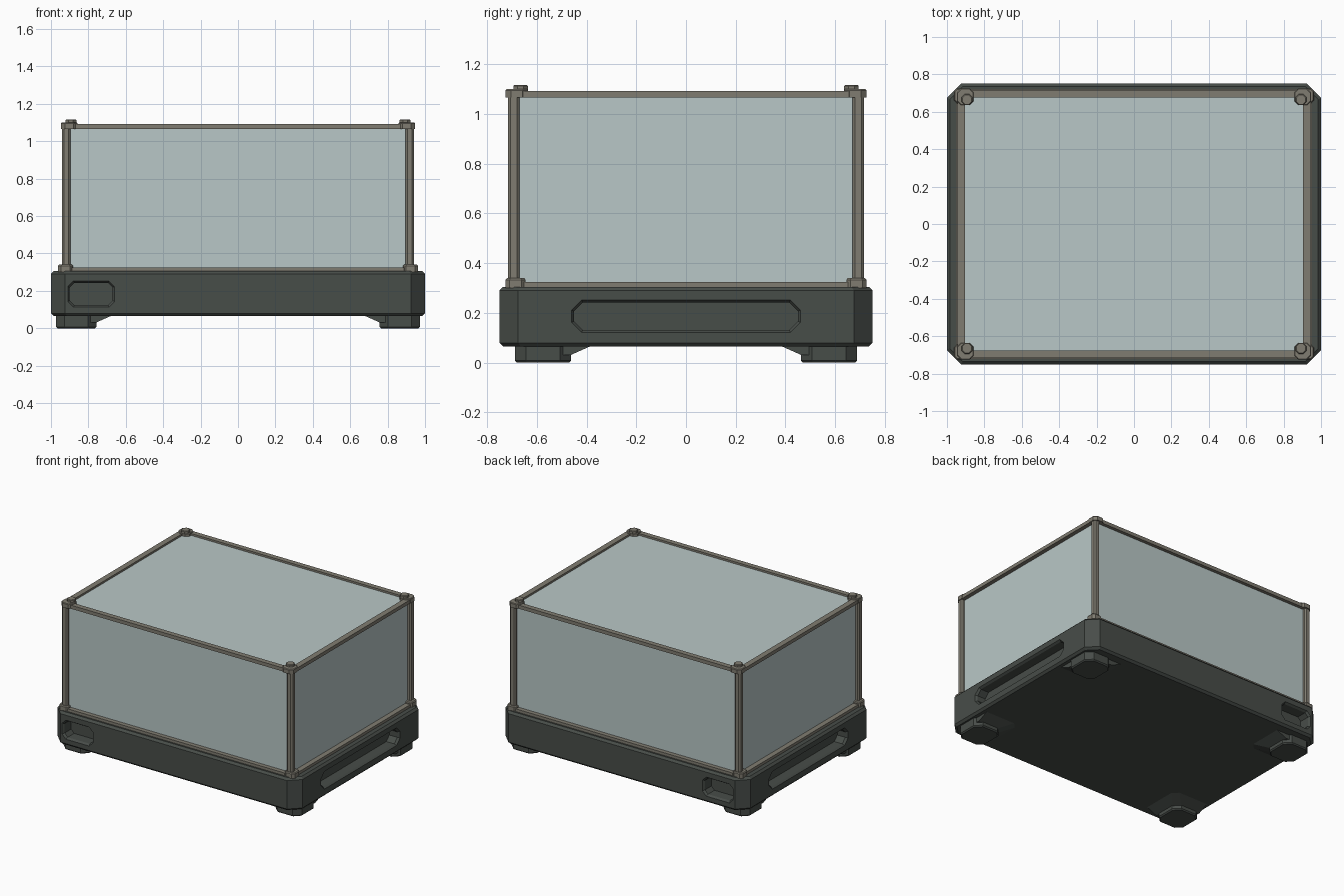
import bpy
from mathutils import Vector

cube = bpy.data.objects.get("Cube")
if cube:
    bpy.data.objects.remove(cube, do_unlink=True)


def material(name, rgb):
    m = bpy.data.materials.new(name)
    m.use_nodes = True
    m.diffuse_color = (*rgb, 1)
    m.node_tree.nodes["Principled BSDF"].inputs["Base Color"].default_value = (*rgb, 1)
    return m


BASE = material("dark grey plastic", (0.064, 0.074, 0.066))
FRAME = material("warm grey metal", (0.216, 0.202, 0.165))
GLASS = material("pale blue glass", (0.485, 0.575, 0.57))


def octagon(hx, hy, cut):
    """Counter-clockwise rectangle outline with cut corners."""
    return [(hx, -hy + cut), (hx, hy - cut), (hx - cut, hy), (-hx + cut, hy),
            (-hx, hy - cut), (-hx, -hy + cut), (-hx + cut, -hy), (hx - cut, -hy)]


def loft(name, loops, mat):
    """Closed solid through a stack of equally long 3D loops."""
    n = len(loops[0])
    verts = [p for loop in loops for p in loop]
    faces = [list(range(n))[::-1], list(range(len(verts) - n, len(verts)))]
    for k in range(len(loops) - 1):
        for i in range(n):
            j = (i + 1) % n
            faces.append([k * n + i, k * n + j, k * n + n + j, k * n + n + i])
    mesh = bpy.data.meshes.new(name)
    mesh.from_pydata(verts, [], faces)
    mesh.materials.append(mat)
    obj = bpy.data.objects.new(name, mesh)
    bpy.context.scene.collection.objects.link(obj)
    return obj


def block(name, center, layers, mat):
    """Stack of cut-corner outlines: each layer is (half x, half y, cut, z)."""
    cx, cy = center
    return loft(name, [[(cx + x, cy + y, z) for x, y in octagon(hx, hy, c)]
                       for hx, hy, c, z in layers], mat)


def pocket(target, center, out, half_w, half_h, cut, depth):
    """Recess with a bevelled mouth, sunk against the outward direction."""
    out, center, up = Vector(out), Vector(center), Vector((0, 0, 1))
    side = up.cross(out)
    loops = []
    for d, grow in ((-depth, 0), (-0.015, 0), (0, 0.01), (0.02, 0.01)):
        loops.append([center + side * u + up * v + out * d
                      for u, v in octagon(half_w + grow, half_h + grow, cut + grow / 2)])
    cutter = loft("pocket_cutter", loops, BASE)
    cutter.hide_render = True
    mod = target.modifiers.new("pocket", 'BOOLEAN')
    mod.operation, mod.solver, mod.object = 'DIFFERENCE', 'EXACT', cutter
    bpy.context.view_layer.objects.active = target
    bpy.ops.object.modifier_apply(modifier=mod.name)
    bpy.data.objects.remove(cutter, do_unlink=True)


# Base tray with softened rims
base = block("base", (0, 0), [(0.985, 0.735, 0.07, 0.065), (1, 0.75, 0.075, 0.08),
                              (1, 0.75, 0.075, 0.29), (0.985, 0.735, 0.07, 0.305)], BASE)

# Grip pockets: long ones on both ends, short ones on the front and back
for s in (1, -1):
    pocket(base, (s, 0, 0.187), (s, 0, 0), 0.45, 0.055, 0.035, 0.08)
    pocket(base, (-0.785, s * 0.75, 0.183), (0, s, 0), 0.115, 0.06, 0.025, 0.09)

# Glass body
block("glass_body", (0, 0), [(0.915, 0.69, 0.01, 0.3), (0.915, 0.69, 0.01, 1.078)], GLASS)

# Horizontal rails, lower and upper
for label, z0, z1, grow in (("lower", 0.3, 0.325, 0.008), ("upper", 1.066, 1.092, 0)):
    for s in (1, -1):
        end = "left" if s > 0 else "right"
        face = "back" if s > 0 else "front"
        block(f"{label}_{end}_rail", (s * (0.924 + grow), 0),
              [(0.021, 0.66, 0.003, z0), (0.021, 0.66, 0.003, z1)], FRAME)
        block(f"{label}_{face}_rail", (0, s * (0.695 + grow)),
              [(0.89, 0.019, 0.003, z0), (0.89, 0.019, 0.003, z1)], FRAME)

# Corner parts
for sx in (1, -1):
    for sy in (1, -1):
        tag = ("back_" if sy > 0 else "front_") + ("left" if sx > 0 else "right")
        block(tag + "_post", (sx * 0.918, sy * 0.692),
              [(0.023, 0.023, 0.01, 0.3), (0.023, 0.023, 0.01, 1.08)], FRAME)
        block(tag + "_collar", (sx * 0.922, sy * 0.685),
              [(0.04, 0.04, 0.016, 0.3), (0.04, 0.04, 0.016, 0.333),
               (0.035, 0.035, 0.014, 0.34)], FRAME)
        block(tag + "_cap", (sx * 0.902, sy * 0.68),
              [(0.045, 0.045, 0.022, 1.066), (0.045, 0.045, 0.022, 1.095),
               (0.041, 0.041, 0.02, 1.1)], FRAME)
        block(tag + "_knob", (sx * 0.893, sy * 0.665),
              [(0.029, 0.029, 0.017, 1.095), (0.029, 0.029, 0.017, 1.113),
               (0.025, 0.025, 0.015, 1.117)], FRAME)
        # Foot pad, with a wider sloped shoulder blending inwards into the base
        block(tag + "_foot", (sx * 0.865, sy * 0.575),
              [(0.1, 0.105, 0.04, 0), (0.108, 0.113, 0.045, 0.008),
               (0.108, 0.113, 0.045, 0.07)], BASE)
        shoulder = []
        for z, reach in ((0.03, 0), (0.07, 0.09)):
            outer_x, outer_y = 0.96, 0.675
            inner_x, inner_y = 0.76 - reach, 0.465 - reach
            loop = [(inner_x, inner_y + 0.04), (inner_x + 0.04, inner_y),
                    (outer_x, inner_y), (outer_x, outer_y - 0.05),
                    (outer_x - 0.05, outer_y), (inner_x, outer_y)]
            if sx * sy < 0:
                loop.reverse()
            shoulder.append([(sx * x, sy * y, z) for x, y in loop])
        loft(tag + "_foot_shoulder", shoulder, BASE)
